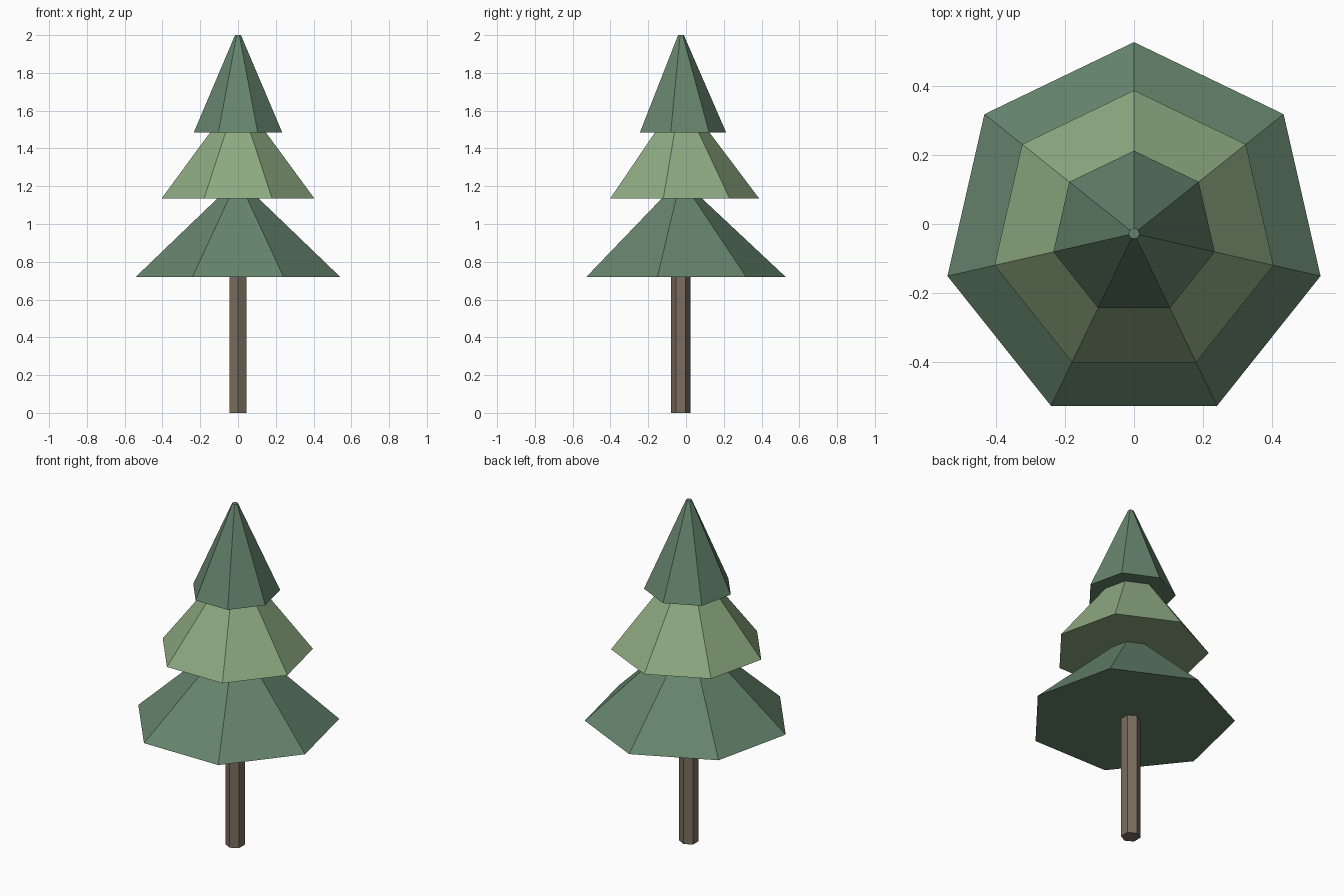
import bpy

if "Cube" in bpy.data.objects:
    bpy.data.objects.remove(bpy.data.objects["Cube"])

CENTRE_Y = -0.0275


def material(name, rgb):
    mat = bpy.data.materials.new(name)
    mat.diffuse_color = (*rgb, 1)
    mat.use_nodes = True
    mat.node_tree.nodes["Principled BSDF"].inputs["Base Color"].default_value = mat.diffuse_color
    return mat


def frustum(name, sides, r_bottom, r_top, z_bottom, z_top, mat):
    """Flat-shaded tapered prism with one corner towards +y."""
    bpy.ops.mesh.primitive_cone_add(
        vertices=sides, radius1=r_bottom, radius2=r_top, depth=z_top - z_bottom,
        location=(0, CENTRE_Y, (z_bottom + z_top) / 2))
    obj = bpy.context.object
    obj.name = name
    obj.data.materials.append(mat)
    return obj


bark = material("bark", (0.20, 0.155, 0.115))
dark_green = material("dark_green", (0.13, 0.23, 0.15))
light_green = material("light_green", (0.27, 0.40, 0.22))

# Six-sided trunk, its top just inside the lowest tier
frustum("trunk", 6, 0.052, 0.052, 0, 0.74, bark)

# Seven-sided foliage tiers, each top tucked slightly into the tier above
frustum("lower_foliage", 7, 0.555, 0.075, 0.72, 1.17, dark_green)
frustum("middle_foliage", 7, 0.415, 0.125, 1.135, 1.52, light_green)
frustum("upper_foliage", 7, 0.24, 0.016, 1.485, 2.0, dark_green)
